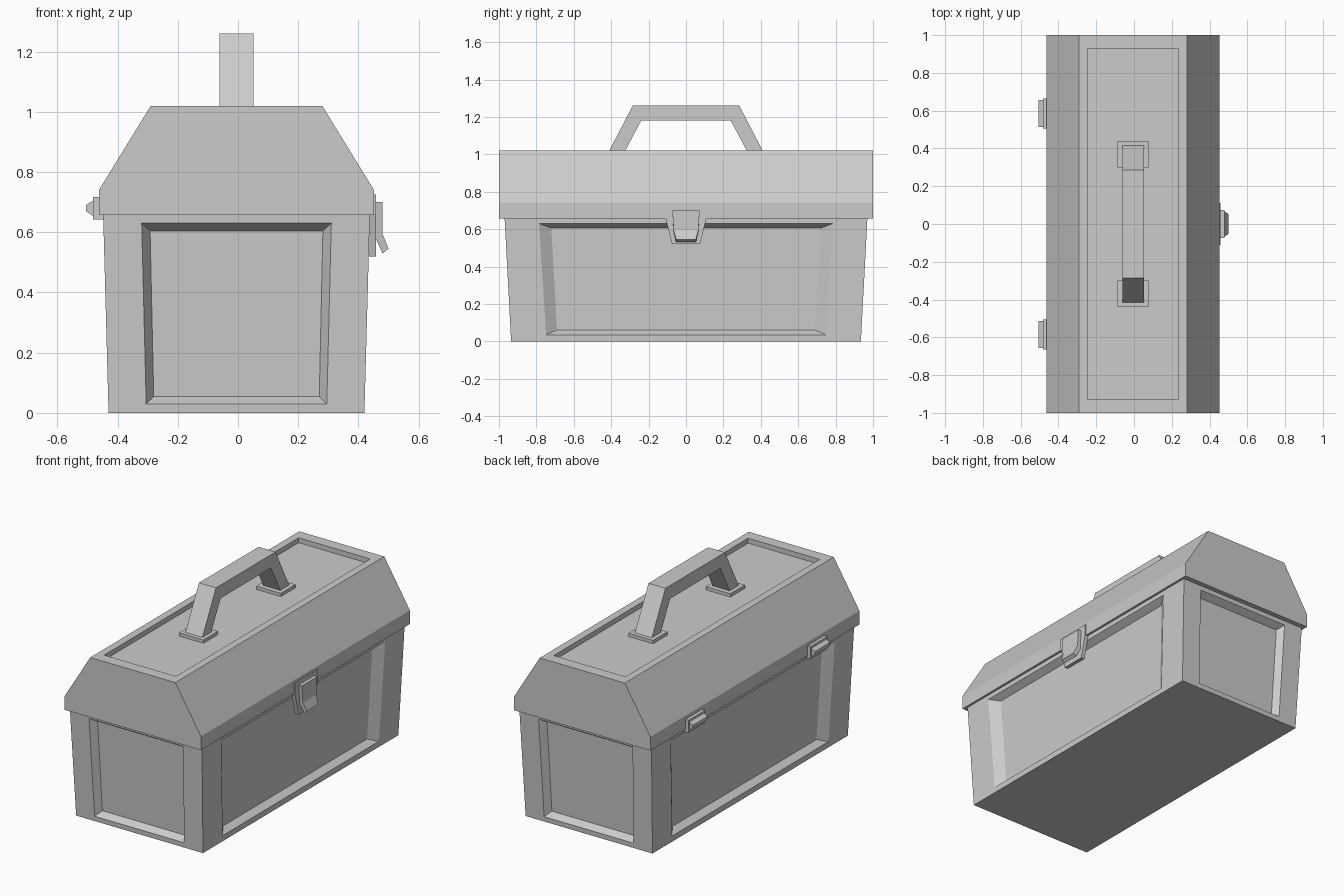
import bpy, bmesh
from mathutils import Vector

if "Cube" in bpy.data.objects:
    bpy.data.objects.remove(bpy.data.objects["Cube"])

CX = -0.005  # centre line of the box itself (latch and hinges differ in depth)


def finish(bm, name):
    bmesh.ops.remove_doubles(bm, verts=bm.verts, dist=1e-5)
    bmesh.ops.recalc_face_normals(bm, faces=bm.faces)
    me = bpy.data.meshes.new(name)
    bm.to_mesh(me)
    bm.free()
    ob = bpy.data.objects.new(name, me)
    bpy.context.collection.objects.link(ob)
    return ob


def stack(bm, loops, cap_start=True):
    """Bridge successive loops of equal length and cap the ends."""
    rings = [[bm.verts.new(p) for p in lp] for lp in loops]
    for a, b in zip(rings, rings[1:]):
        for i in range(len(a)):
            j = (i + 1) % len(a)
            bm.faces.new((a[i], a[j], b[j], b[i]))
    bm.faces.new(rings[-1])
    if cap_start:
        bm.faces.new(rings[0])


def rect(hx, hy, z, cx=CX, cy=0):
    return [(cx + sx * hx, cy + sy * hy, z)
            for sx, sy in ((-1, -1), (1, -1), (1, 1), (-1, 1))]


# Tapered body with a recessed panel on each wall
BODY_TOP, DEPTH = 0.66, 0.04


def half_x(z):
    return 0.425 + 0.018 * z / BODY_TOP


def half_y(z):
    return 0.935 + 0.035 * z / BODY_TOP


def wall(bm, axis, sign, panels):
    out, along = (half_x, half_y) if axis == 0 else (half_y, half_x)
    edge = (along(0), 0, along(BODY_TOP), BODY_TOP)
    loops = []
    for (u0, z0, u1, z1), d in zip([edge] + panels, (0, 0, DEPTH)):
        lp = []
        for u, z in ((-u0, z0), (u0, z0), (u1, z1), (-u1, z1)):
            w = sign * (out(z) - d)
            lp.append(Vector((w + CX, u, z) if axis == 0 else (u + CX, w, z)))
        loops.append(lp)
    stack(bm, loops, cap_start=False)


bm = bmesh.new()
for s in (-1, 1):
    wall(bm, 0, s, [(0.748, 0.035, 0.785, 0.63), (0.69, 0.06, 0.72, 0.605)])
    wall(bm, 1, s, [(0.30, 0.03, 0.315, 0.63), (0.275, 0.055, 0.287, 0.605)])
for z in (0, BODY_TOP):
    bm.faces.new([bm.verts.new(p) for p in rect(half_x(z), half_y(z), z)])
finish(bm, "body")

# Lid with sloped sides and a sunken top panel
bm = bmesh.new()
stack(bm, [rect(0.457, 1, 0.657), rect(0.457, 1, 0.74), rect(0.285, 1, 1.02),
           rect(0.24, 0.93, 1.02), rect(0.24, 0.93, 0.99)])
finish(bm, "lid")

# Handle: bent bar, profile in y-z
half = [(0.416, 1.008), (0.285, 1.26)]
inner = [(0.24, 1.18), (0.331, 1.008)]
prof = ([(-y, z) for y, z in half] + half[::-1] + inner[::-1]
        + [(-y, z) for y, z in inner])
bm = bmesh.new()
stack(bm, [[(x, y, z) for y, z in prof] for x in (CX - 0.057, CX + 0.057)])
finish(bm, "handle")

# Handle foot plates
for s, side in ((-1, "front"), (1, "back")):
    bm = bmesh.new()
    stack(bm, [rect(0.082, 0.07, z, cy=s * 0.37) for z in (0.985, 1.01)])
    finish(bm, "handle_foot_" + side)

# Latch back plate
bm = bmesh.new()
shape = [(-0.075, 0.52), (0.075, 0.52), (0.11, 0.66), (0.11, 0.725),
         (-0.11, 0.725), (-0.11, 0.66)]
stack(bm, [[(x, y, z) for y, z in shape] for x in (0.435, 0.459)])
finish(bm, "latch_plate")

# Latch tongue with a flared, tapering lip: (x, z, half width)
tongue = [(0.455, 0.70, 0.073), (0.48, 0.70, 0.073), (0.48, 0.595, 0.066),
          (0.50, 0.545, 0.053), (0.48, 0.53, 0.053), (0.455, 0.585, 0.066)]
bm = bmesh.new()
stack(bm, [[(x, s * w, z) for x, z, w in tongue] for s in (-1, 1)])
finish(bm, "latch_tongue")

# Hinges on the rear long side: leaf and knuckle
leaf = [(-0.44, 0.642), (-0.482, 0.642), (-0.482, 0.718), (-0.44, 0.718)]
knuckle = [(-0.47, 0.655), (-0.482, 0.655), (-0.505, 0.67),
           (-0.505, 0.69), (-0.482, 0.705), (-0.47, 0.705)]
for s, side in ((-1, "front"), (1, "back")):
    for part, pts, w in (("leaf", leaf, 0.08), ("knuckle", knuckle, 0.072)):
        bm = bmesh.new()
        stack(bm, [[(x, s * 0.585 + t * w, z) for x, z in pts] for t in (-1, 1)])
        finish(bm, f"hinge_{part}_{side}")
